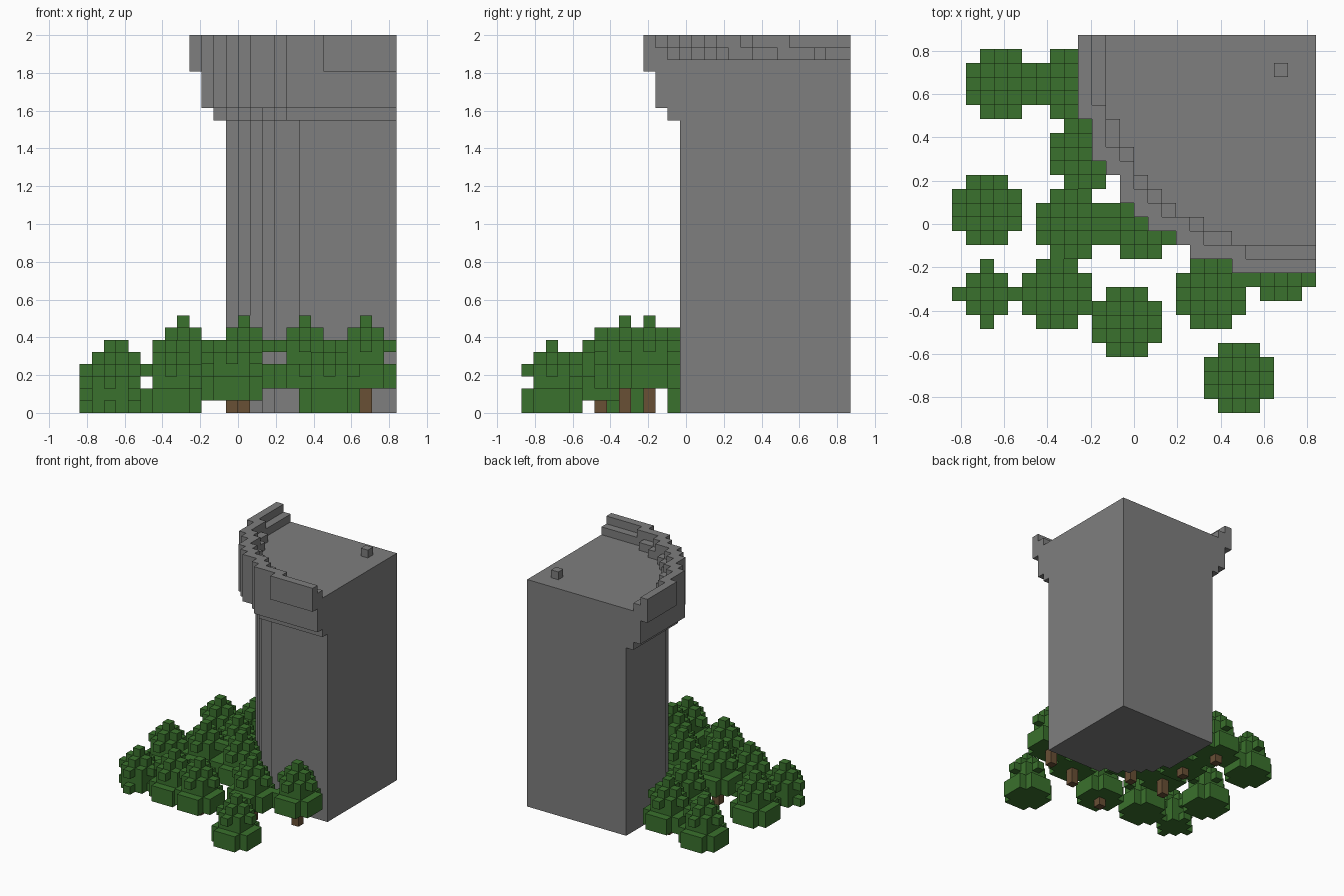
import bpy, bmesh, math
from mathutils import Vector

if "Cube" in bpy.data.objects:
    bpy.data.objects.remove(bpy.data.objects["Cube"], do_unlink=True)

NX, NY, NZ = 26, 27, 31          # overall block counts
S = 2 / NZ                       # block size
SIDES = [(1, 0, 0), (-1, 0, 0), (0, 1, 0), (0, -1, 0), (0, 0, 1), (0, 0, -1)]


def make_material(name, color):
    m = bpy.data.materials.new(name)
    m.use_nodes = True
    m.diffuse_color = (*color, 1)
    m.node_tree.nodes["Principled BSDF"].inputs["Base Color"].default_value = (*color, 1)
    return m


STONE = make_material("grey stone", (0.21, 0.21, 0.21))
LEAF = make_material("green leaves", (0.042, 0.165, 0.026))
BARK = make_material("brown bark", (0.14, 0.08, 0.036))


def build_blocks(name, cells, material, merge=False):
    """Outer skin of a set of unit blocks, optionally with flat areas merged."""
    bm = bmesh.new()
    for c in cells:
        for n in SIDES:
            if tuple(a + b for a, b in zip(c, n)) in cells:
                continue
            normal = Vector(n)
            u = Vector((n[1], n[2], n[0]))
            v = normal.cross(u)
            mid = Vector(c) + Vector((0.5, 0.5, 0.5)) + normal / 2
            corners = [mid + (u * p + v * q) / 2
                       for p, q in ((-1, -1), (1, -1), (1, 1), (-1, 1))]
            bm.faces.new([bm.verts.new(((p.x - NX / 2) * S, (p.y - NY / 2) * S, p.z * S))
                          for p in corners])
    bmesh.ops.remove_doubles(bm, verts=bm.verts, dist=S / 100)
    if merge:
        bmesh.ops.dissolve_limit(bm, angle_limit=math.radians(1),
                                 verts=bm.verts, edges=bm.edges)
    mesh = bpy.data.meshes.new(name)
    bm.to_mesh(mesh)
    bm.free()
    mesh.materials.append(material)
    obj = bpy.data.objects.new(name, mesh)
    bpy.context.collection.objects.link(obj)
    return obj


def quarter_disc(r2, reach):
    """Quarter circle about the back left corner, cut flat at a given reach."""
    return {(NX - 1 - a, NY - 1 - b) for a in range(reach + 1)
            for b in range(reach + 1) if a * a + b * b <= r2}


# Tower: shaft, flaring collar, then a stepped parapet round a sunken floor
shaft = quarter_disc(228, 13)
rim = quarter_disc(290, 16)
floor = quarter_disc(228, 14)
ledge = quarter_disc(246, 15)
levels = [(0, 24, shaft), (24, 25, quarter_disc(261, 14)), (25, 28, quarter_disc(290, 15)),
          (28, 29, rim), (29, 30, rim - floor), (30, 31, rim - ledge)]
tower = {(i, j, k) for low, high, plan in levels
         for k in range(low, high) for i, j in plan}
build_blocks("tower", tower, STONE, merge=True)
build_blocks("roof_block", {(23, 24, 29)}, STONE, merge=True)

# Trees: squared radius of each leaf layer, from the skirt up to the tip
LAYERS = [5, 5, 2, 4, 1, 0]
SMALL_LAYERS = [4, 2, 4, 1, 0]


def build_tree(number, x, y, trunk, layers=LAYERS):
    leaves = {(x + a, y + b, trunk + k) for k, r2 in enumerate(layers)
              for a in range(-2, 3) for b in range(-2, 3) if a * a + b * b <= r2}
    leaves -= tower
    build_blocks(f"tree_{number}_leaves", leaves, LEAF)
    if trunk:
        build_blocks(f"tree_{number}_trunk", {(x, y, k) for k in range(trunk)}, BARK, merge=True)


TREES = [(2, 14, 0), (3, 23, 0), (7, 8, 0), (20, 2, 0), (12, 6, 1), (9, 18, 1),
         (8, 23, 1), (8, 13, 2), (13, 13, 2), (18, 8, 2), (23, 10, 2)]
for n, (x, y, trunk) in enumerate(TREES, 1):
    build_tree(n, x, y, trunk)
build_tree(len(TREES) + 1, 2, 8, 0, SMALL_LAYERS)
